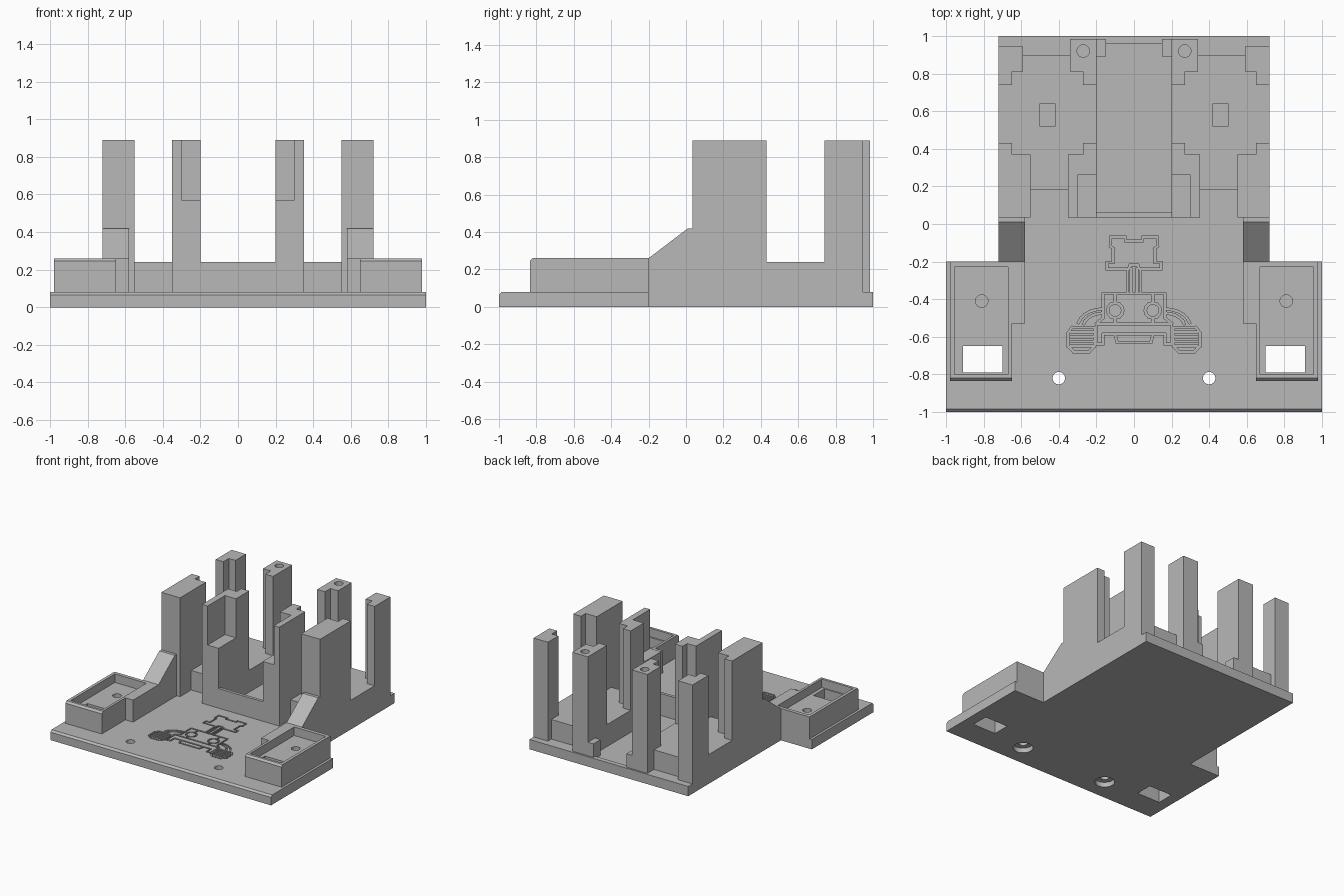
import bpy, bmesh, math
from mathutils import Vector, Matrix

cube = bpy.data.objects.get("Cube")
if cube:
    bpy.data.objects.remove(cube)

grey = bpy.data.materials.new("plain_grey")
grey.use_nodes = True
grey.diffuse_color = (0.48, 0.48, 0.48, 1)
grey.node_tree.nodes["Principled BSDF"].inputs["Base Color"].default_value = (0.48, 0.48, 0.48, 1)

BASE, LOW, TOP = 0.08, 0.24, 0.89


def finish(name, bm):
    bmesh.ops.recalc_face_normals(bm, faces=bm.faces[:])
    mesh = bpy.data.meshes.new(name)
    bm.to_mesh(mesh)
    bm.free()
    mesh.materials.append(grey)
    obj = bpy.data.objects.new(name, mesh)
    bpy.context.collection.objects.link(obj)
    return obj


def extrude(name, points, step):
    """Solid from a closed outline swept along a vector."""
    bm = bmesh.new()
    face = bm.faces.new([bm.verts.new(p) for p in points])
    swept = bmesh.ops.extrude_face_region(bm, geom=[face])["geom"]
    bmesh.ops.translate(bm, vec=step, verts=[v for v in swept if isinstance(v, bmesh.types.BMVert)])
    return finish(name, bm)


def prism(name, outline, z0, z1, side=1):
    return extrude(name, [(x * side, y, z0) for x, y in outline], (0, 0, z1 - z0))


def box(name, x0, x1, y0, y1, z0, z1, side=1):
    return prism(name, [(x0, y0), (x1, y0), (x1, y1), (x0, y1)], z0, z1, side)


def profile(name, outline, x0, x1, side):
    return extrude(name, [(x0 * side, y, z) for y, z in outline], ((x1 - x0) * side, 0, 0))


def disc(cx, cy, r, z0, z1, side=1):
    return prism("cutter", ring(cx, cy, r, 32), z0, z1, side)


def ring(cx, cy, r, n):
    return [(cx + r * math.cos(i * math.tau / n), cy + r * math.sin(i * math.tau / n)) for i in range(n)]


def cut(obj, *cutters):
    for cutter in cutters:
        cutter.hide_render = True
        mod = obj.modifiers.new("cut", 'BOOLEAN')
        mod.operation, mod.solver, mod.object = 'DIFFERENCE', 'EXACT', cutter
        mod.use_self = True
        bpy.context.view_layer.objects.active = obj
        bpy.ops.object.modifier_apply(modifier=mod.name)
        bpy.data.objects.remove(cutter)


def groove(bm, points, closed=False, width=0.012):
    """Thin bars along a path and its mirror image."""
    ends = points[1:] + points[:1] if closed else points[1:]
    for side in (1, -1):
        for a, b in zip(points, ends):
            a, b = Vector((a[0] * side, a[1], 0)), Vector((b[0] * side, b[1], 0))
            d = b - a
            mid = (a + b) / 2 + Vector((0, 0, BASE))
            mat = (Matrix.Translation(mid) @ Matrix.Rotation(math.atan2(d.y, d.x), 4, 'Z')
                   @ Matrix.Diagonal((d.length + width, width, 0.036, 1)))
            bmesh.ops.create_cube(bm, size=1, matrix=mat)


# Base plate: T outline with a chamfered front edge
half = [(1, -1), (1, -0.2), (0.72, -0.2), (0.72, 1)]
base = prism("base_plate", half + [(-x, y) for x, y in reversed(half)], 0, BASE)
bm = bmesh.new()
bm.from_mesh(base.data)
front = [e for e in bm.edges if all(v.co.y < -0.99 and v.co.z > 0.05 for v in e.verts)]
bmesh.ops.bevel(bm, geom=front, offset=0.015, segments=1, affect='EDGES')
bm.to_mesh(base.data)
bm.free()

# Central tray recess, screw holes and windows in the plate
cut(base, box("cutter", -0.2, 0.2, 0.06, 0.96, 0.06, 0.2))
for s in (1, -1):
    cut(base, disc(0.4, -0.82, 0.033, -0.1, 0.2, s), disc(0.4, -0.82, 0.075, -0.1, 0.04, s),
        box("cutter", 0.7, 0.91, -0.79, -0.65, -0.1, 0.2, s))

# Engraved line drawing of an open-wheel car
bm = bmesh.new()
groove(bm, [(0, -0.09), (0.045, -0.09), (0.045, -0.07), (0.125, -0.07), (0.125, -0.12),
            (0.11, -0.13), (0.11, -0.205), (0.145, -0.205), (0.145, -0.24), (0.03, -0.24),
            (0.02, -0.22), (0, -0.22)])
groove(bm, [(0.035, -0.24), (0.035, -0.37)])
groove(bm, [(0.015, -0.24), (0.015, -0.37)])
groove(bm, [(0, -0.37), (0.165, -0.37), (0.165, -0.5), (0.2, -0.53), (0.2, -0.64),
            (0.165, -0.64), (0.165, -0.585), (0, -0.585)])
groove(bm, [(0, -0.53), (0.19, -0.53)])
groove(bm, ring(0.1, -0.46, 0.04, 12), True)
groove(bm, [(0.1, -0.38), (0.1, -0.415)])
groove(bm, [(0.1, -0.505), (0.1, -0.53)])
groove(bm, [(0.1, -0.59), (0.09, -0.63), (0, -0.63)])
for r in (0.1, 0.13):
    groove(bm, [(0.17 + r * math.cos(a * math.pi / 12), -0.55 + 0.75 * r * math.sin(a * math.pi / 12))
                for a in range(1, 7)])
groove(bm, [(0.21, -0.55), (0.33, -0.55), (0.35, -0.58), (0.35, -0.65), (0.32, -0.68),
            (0.24, -0.68), (0.21, -0.65)], True)
for i in range(4):
    groove(bm, [(0.22, -0.575 - i * 0.025), (0.335, -0.575 - i * 0.025)])
cut(base, finish("cutter", bm))

# Low wall across the front of the tray
box("tray_front_wall", -0.2, 0.2, 0.035, 0.06, BASE, LOW)

side_outline = [(0.2, 0.035), (0.35, 0.035), (0.35, 0.18), (0.55, 0.18), (0.55, 0.035), (0.72, 0.035),
                (0.72, 0.945), (0.59, 0.945), (0.59, 0.9), (0.34, 0.9), (0.34, 0.985), (0.2, 0.985)]
columns = {
    "front_outer_column": [(0.55, 0.035), (0.72, 0.035), (0.72, 0.43), (0.65, 0.43), (0.65, 0.37), (0.55, 0.37)],
    "front_inner_column": [(0.2, 0.035), (0.35, 0.035), (0.35, 0.37), (0.27, 0.37), (0.27, 0.43), (0.2, 0.43)],
    "back_outer_column": [(0.72, 0.74), (0.72, 0.945), (0.59, 0.945), (0.59, 0.81), (0.65, 0.81), (0.65, 0.74)],
    "back_inner_column": [(0.2, 0.74), (0.27, 0.74), (0.27, 0.81), (0.34, 0.81), (0.34, 0.985), (0.2, 0.985)],
}
pod_profile = [(-0.835, BASE), (-0.2, BASE), (-0.2, 0.26), (-0.82, 0.26), (-0.835, 0.245)]
ramp_profile = [(-0.2, BASE), (0.035, BASE), (0.035, 0.42), (0.01, 0.42), (-0.2, 0.26)]

for s, word in ((1, "left_"), (-1, "right_")):
    # Raised side block with a small pocket
    block = prism(word + "side_block", side_outline, BASE, LOW, s)
    cut(block, box("cutter", 0.42, 0.5, 0.52, 0.64, 0.15, 0.4, s))

    # Four tall columns, the front inner one notched, the back inner one drilled
    for name, outline in columns.items():
        col = prism(word + name, outline, LOW, TOP, s)
        if name == "front_inner_column":
            cut(col, box("cutter", 0.1, 0.3, -0.1, 0.26, 0.57, 1, s))
        elif name == "back_inner_column":
            cut(col, disc(0.27, 0.92, 0.033, 0.75, 1, s))

    # Little stop at the back of the tray
    box(word + "tray_stop", 0.15, 0.2, 0.89, 0.985, 0.06, 0.19, s)

    # Ramp and front pod with pocket, screw hole and window
    profile(word + "ramp", ramp_profile, 0.58, 0.72, s)
    box(word + "pod_shoulder", 0.58, 0.65, -0.53, -0.2, BASE, 0.26, s)
    pod = profile(word + "pod", pod_profile, 0.65, 0.98, s)
    cut(pod, box("cutter", 0.67, 0.955, -0.8, -0.23, 0.19, 0.4, s),
        disc(0.81, -0.41, 0.033, 0.1, 0.3, s),
        box("cutter", 0.7, 0.91, -0.79, -0.65, 0, 0.3, s))
